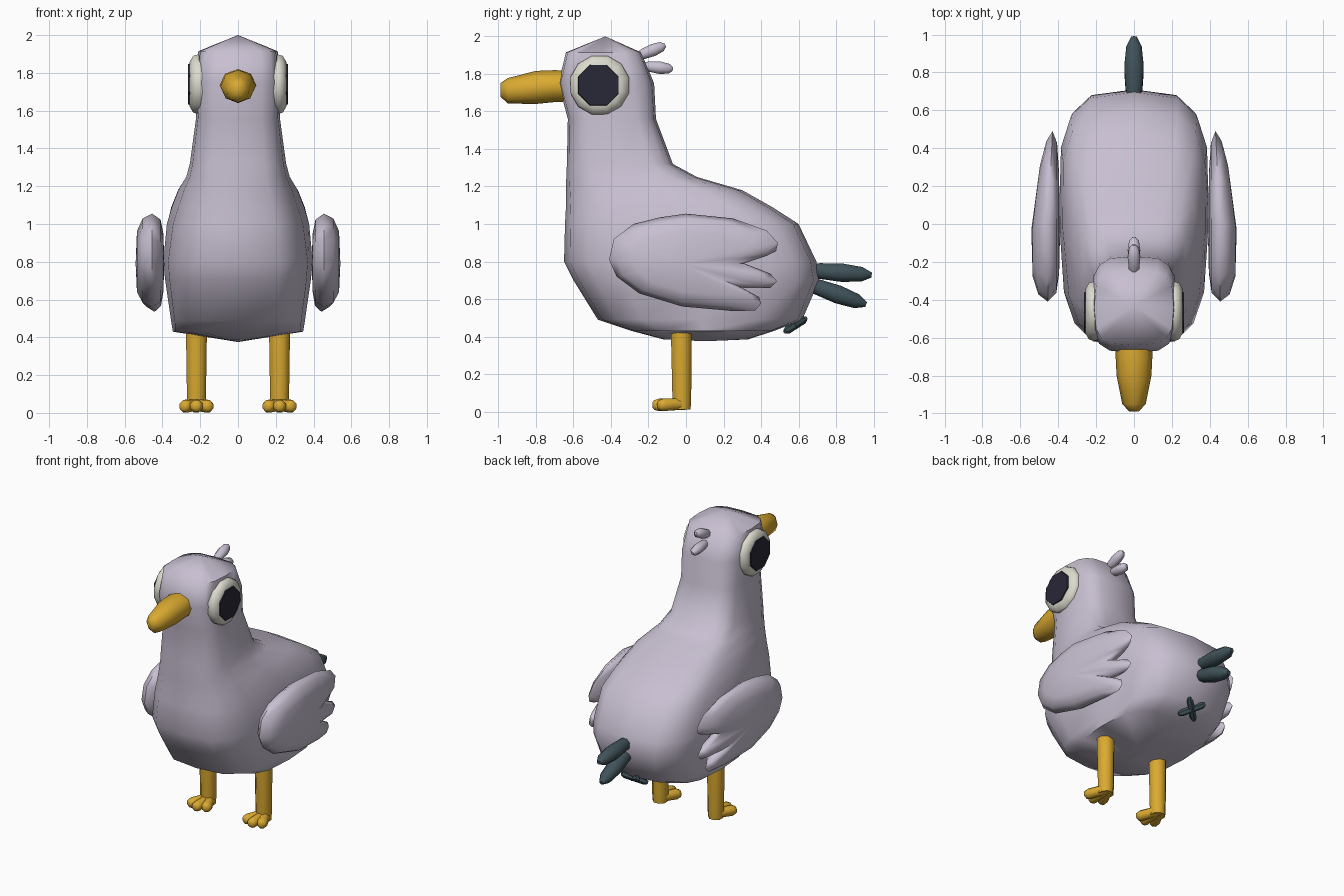
import bpy, bmesh, math
from mathutils import Vector

if "Cube" in bpy.data.objects:
    bpy.data.objects.remove(bpy.data.objects["Cube"])


def material(name, rgb):
    m = bpy.data.materials.new(name)
    m.diffuse_color = (*rgb, 1)
    m.use_nodes = True
    m.node_tree.nodes["Principled BSDF"].inputs["Base Color"].default_value = m.diffuse_color
    return m


LILAC = material("lilac plumage", (0.58, 0.525, 0.64))
YELLOW = material("yellow beak and legs", (0.70, 0.40, 0.03))
TEAL = material("dark teal", (0.05, 0.085, 0.10))
WHITE = material("eye white", (0.72, 0.71, 0.62))
BLACK = material("pupil black", (0.022, 0.02, 0.038))


def loft(name, rings, mat, start=None, end=None, angle=50):
    """Skin a row of point rings; close ends with a pole point or a flat cap."""
    bm = bmesh.new()
    vs = [[bm.verts.new(p) for p in r] for r in rings]
    n = len(vs[0])
    for a, b in zip(vs, vs[1:]):
        for i in range(n):
            bm.faces.new((a[i], a[(i + 1) % n], b[(i + 1) % n], b[i]))
    for ring, pole in ((vs[0], start), (vs[-1], end)):
        if pole is None:
            bm.faces.new(ring)
        else:
            p = bm.verts.new(pole)
            for i in range(n):
                bm.faces.new((ring[i], ring[(i + 1) % n], p))
    bmesh.ops.recalc_face_normals(bm, faces=bm.faces)
    me = bpy.data.meshes.new(name)
    bm.to_mesh(me)
    bm.free()
    me.materials.append(mat)
    me.shade_smooth()
    me.set_sharp_from_angle(angle=math.radians(angle))
    ob = bpy.data.objects.new(name, me)
    bpy.context.collection.objects.link(ob)
    return ob


def spindle(name, a, b, profile, mat, n=8, flat=1.0, side=(1, 0, 0), angle=50):
    """Tube from a to b; profile is (fraction, radius), flat scales the side axis."""
    a, b = Vector(a), Vector(b)
    d = b - a
    up = d.cross(Vector(side)).normalized()
    sd = up.cross(d).normalized()
    rings = []
    for t, r in profile:
        rings.append([a + d * t + sd * (r * flat * math.cos(k)) + up * (r * math.sin(k))
                      for k in (2 * math.pi * (i + 0.5) / n for i in range(n))])
    return loft(name, rings, mat, angle=angle)


# Body, neck and head: z, front y, back y, half width, front width factor
slices = [
    (0.385, -0.12, 0.33, 0.06, 1.0), (0.43, -0.29, 0.47, 0.345, 1.0),
    (0.49, -0.47, 0.62, 0.36, 0.97), (0.70, -0.60, 0.71, 0.395, 0.95),
    (0.80, -0.65, 0.695, 0.41, 0.93), (1.00, -0.645, 0.60, 0.405, 0.86),
    (1.09, -0.64, 0.46, 0.385, 0.82), (1.18, -0.64, 0.30, 0.345, 0.83),
    (1.25, -0.638, 0.06, 0.285, 0.92), (1.32, -0.635, -0.07, 0.26, 0.96),
    (1.56, -0.63, -0.16, 0.222, 1.0), (1.75, -0.68, -0.17, 0.225, 1.0),
    (1.915, -0.64, -0.24, 0.21, 1.0),
]
N, POWER = 16, 2 / 3.4
rings = []
for z, yf, yb, w, front in slices:
    ring = []
    for i in range(N):
        k = 2 * math.pi * i / N
        c, s = math.cos(k), math.sin(k)
        u = math.copysign(abs(c) ** POWER, c)
        v = math.copysign(abs(s) ** POWER, s)
        f = 1 + (front - 1) * (1 - v) / 2
        ring.append((w * u * f, (yf + yb) / 2 + v * (yb - yf) / 2, z))
    rings.append(ring)
loft("body", rings, LILAC, (0, 0.1, 0.375), (0, -0.43, 2.0), 60)

# Beak: y, centre z, half width, half height
rings = []
for y, z, rx, rz in ((-0.62, 1.735, 0.097, 0.082), (-0.70, 1.735, 0.097, 0.085),
                     (-0.80, 1.728, 0.092, 0.088), (-0.95, 1.71, 0.062, 0.068),
                     (-0.99, 1.715, 0.025, 0.035)):
    rings.append([(rx * math.cos(k), y, z + rz * math.sin(k))
                  for k in (math.pi * i / 4 for i in range(8))])
loft("beak", rings, YELLOW, angle=60)

# Wing outline (y, z) with three feather tips at the back
outline = [(-0.41, 0.81), (-0.385, 0.92), (-0.28, 1.0), (-0.14, 1.035), (0, 1.055),
           (0.25, 1.03), (0.43, 0.965), (0.49, 0.90), (0.48, 0.855), (0.43, 0.83),
           (0.31, 0.79), (0.45, 0.735), (0.485, 0.695), (0.45, 0.66), (0.30, 0.66),
           (0.39, 0.61), (0.40, 0.575), (0.37, 0.54), (0.26, 0.535), (-0.02, 0.56),
           (-0.25, 0.63), (-0.37, 0.72)]
WY, WZ = -0.03, 0.79


def wing_point(side, y, z, scale, offset):
    y, z = WY + (y - WY) * scale, WZ + (z - WZ) * scale
    taper = 1 - 0.45 * max(0, y) / 0.49
    return (side * (0.455 - 0.025 * max(0, y) / 0.49 + offset * taper), y, z)


feather = ((0, 0.03), (0.2, 0.045), (0.55, 0.053), (0.85, 0.042), (1, 0.014))
tuft = ((0, 0.014), (0.25, 0.03), (0.6, 0.036), (0.88, 0.028), (1, 0.01))
eye_profile = ((0, 0.155), (0.45, 0.162), (0.75, 0.155), (1, 0.12))

for s, label in ((1, "left"), (-1, "right")):
    # Wings
    rings = [[wing_point(s, y, z, sc, off) for y, z in outline]
             for sc, off in ((0.6, -0.06), (0.88, -0.045), (1, 0), (0.9, 0.05), (0.65, 0.08))]
    loft(label + "_wing", rings, LILAC,
         (s * 0.39, WY, WZ), (s * 0.542, WY, WZ), 70)

    # Eyes
    spindle(label + "_eye", (s * 0.18, -0.46, 1.74), (s * 0.257, -0.46, 1.74),
            eye_profile, WHITE, 12, side=(0, 1, 0), angle=60)
    spindle(label + "_pupil", (s * 0.255, -0.467, 1.74), (s * 0.264, -0.467, 1.74),
            ((0, 0.118), (1, 0.115)), BLACK, 8, side=(0, 1, 0), angle=30)

    # Legs and toes
    x = s * 0.22
    spindle(label + "_leg", (x, -0.022, 0.01), (x, -0.025, 0.43),
            ((0, 0.05), (0.12, 0.054), (1, 0.06)), YELLOW)
    for j, dx in enumerate((-0.07, 0, 0.07)):
        spindle(f"{label}_toe_{j + 1}", (x + dx * 0.1, -0.01, 0.042),
                (x + dx, -0.178 + abs(dx) * 0.4, 0.034),
                ((0, 0.036), (0.45, 0.034), (0.8, 0.036), (0.95, 0.028), (1, 0.015)), YELLOW)

    # Crossed bars under the tail
    c, d = Vector((0, 0.583, 0.462)), Vector((s * 0.065, 0.056, 0.036))
    spindle(label + "_vent_bar", c - d, c + d,
            ((0, 0.012), (0.12, 0.022), (0.88, 0.022), (1, 0.012)), TEAL, 6)

# Tail feathers
spindle("upper_tail_feather", (0, 0.64, 0.755), (0, 0.99, 0.728), feather, TEAL, 8, 1.05)
spindle("lower_tail_feather", (0, 0.63, 0.69), (0, 0.96, 0.57), feather, TEAL, 8, 1.05)

# Crest tufts
spindle("upper_crest_tuft", (0, -0.27, 1.89), (0, -0.11, 1.953), tuft, LILAC)
spindle("lower_crest_tuft", (0, -0.24, 1.845), (0, -0.07, 1.825), tuft, LILAC)
